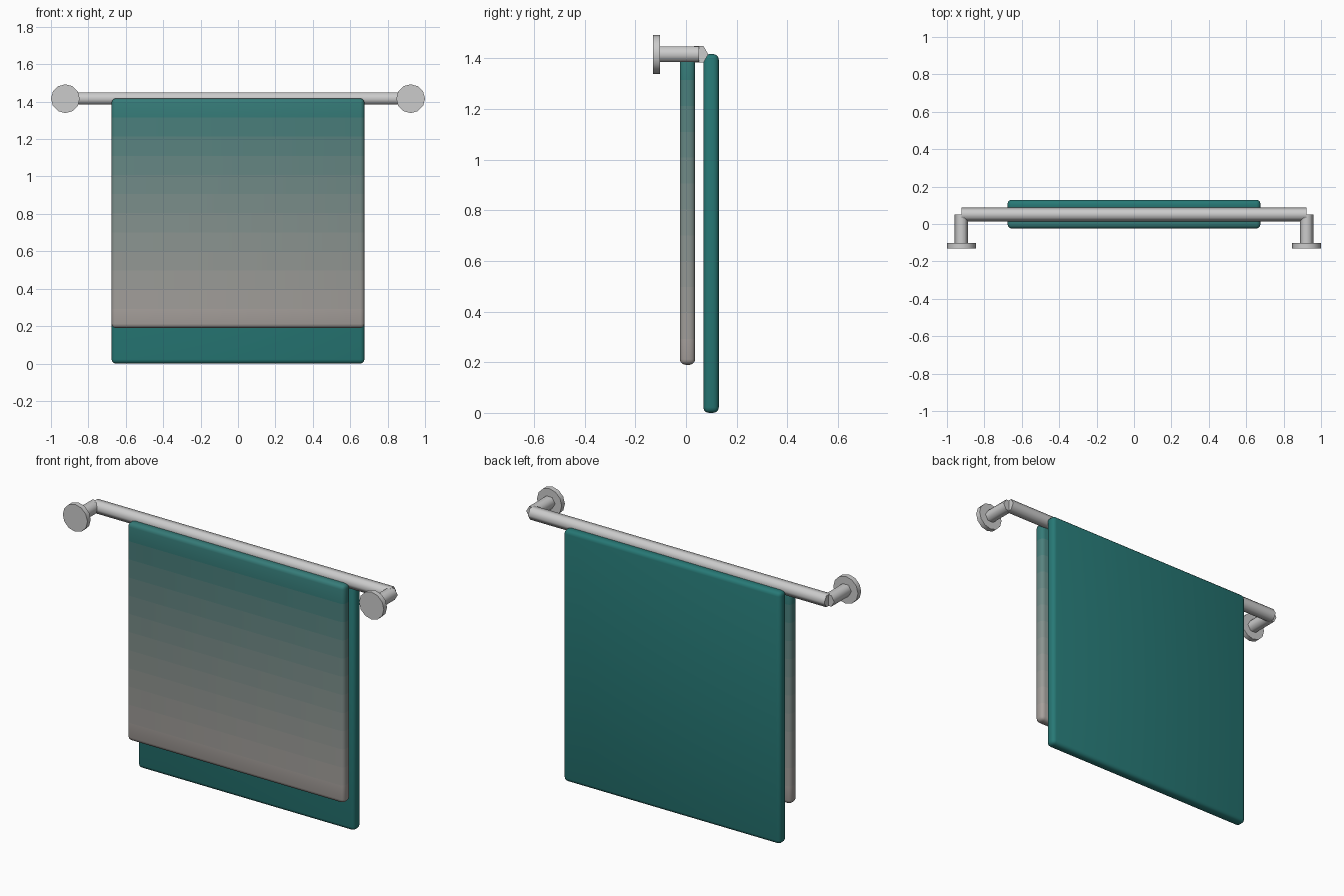
import bpy, bmesh
from math import pi
from mathutils import Vector, Matrix

if "Cube" in bpy.data.objects:
    bpy.data.objects.remove(bpy.data.objects["Cube"])

BAR_Y, BAR_Z, END_X = 0.051, 1.416, 0.923


def material(name, rgb):
    m = bpy.data.materials.new(name)
    m.diffuse_color = (*rgb, 1)
    m.use_nodes = True
    m.node_tree.nodes["Principled BSDF"].inputs["Base Color"].default_value = m.diffuse_color
    return m


def finish(bm, name, angle):
    mesh = bpy.data.meshes.new(name)
    bm.to_mesh(mesh)
    bm.free()
    ob = bpy.data.objects.new(name, mesh)
    bpy.context.collection.objects.link(ob)
    bpy.ops.object.select_all(action='DESELECT')
    ob.select_set(True)
    bpy.context.view_layer.objects.active = ob
    bpy.ops.object.shade_smooth_by_angle(angle=angle)
    return ob


def rod(name, start, end, radius, sides, first_vertex):
    """Prism between two points, with one vertex pointing along first_vertex."""
    a, b, x = Vector(start), Vector(end), Vector(first_vertex)
    z = (b - a).normalized()
    frame = Matrix((x, z.cross(x), z)).transposed().to_4x4()
    bm = bmesh.new()
    # turned so a vertex lies on the local x axis
    bmesh.ops.create_cone(bm, cap_ends=True, segments=sides, radius1=radius,
                          radius2=radius, depth=(b - a).length,
                          matrix=Matrix.Translation((a + b) / 2) @ frame
                          @ Matrix.Rotation(pi / 2, 4, 'Z'))
    return finish(bm, name, 1.1)


def towel_panel(name, y, z0, z1, colours):
    """Soft-edged slab, coloured in equal bands from bottom to top."""
    bm = bmesh.new()
    bmesh.ops.create_cube(bm, size=1, matrix=Matrix.Translation((0, y, (z0 + z1) / 2))
                          @ Matrix.Diagonal((1.352, 0.061, z1 - z0, 1)))
    bmesh.ops.bevel(bm, geom=bm.edges[:], offset=0.022, segments=3,
                    profile=0.5, affect='EDGES')
    n = len(colours)
    for i in range(1, n):
        bmesh.ops.bisect_plane(bm, geom=bm.verts[:] + bm.edges[:] + bm.faces[:],
                               plane_co=(0, 0, z0 + (z1 - z0) * i / n),
                               plane_no=(0, 0, 1))
    for f in bm.faces:
        t = (f.calc_center_median().z - z0) / (z1 - z0)
        f.material_index = min(n - 1, max(0, int(t * n)))
    ob = finish(bm, name, 0.7)
    for i, c in enumerate(colours):
        ob.data.materials.append(material(f"{name}_dye_{i}", c))


# Rail and its two wall brackets
rod("rail", (-END_X, BAR_Y, BAR_Z), (END_X, BAR_Y, BAR_Z), 0.037, 6, (0, 1, 0))
for side, s in (("left", -1), ("right", 1)):
    x = s * END_X
    rod(f"{side}_post", (x, -0.11, BAR_Z), (x, BAR_Y, BAR_Z), 0.036, 6, (1, 0, 0))
    rod(f"{side}_wall_plate", (x, -0.131, BAR_Z), (x, -0.102, BAR_Z), 0.077, 12, (1, 0, 0))

# Towel: plain back panel, front panel fading from pale hem to teal
teal = Vector((0.02, 0.19, 0.18))
hem = Vector((0.40, 0.36, 0.34))
towel_panel("towel_back_panel", 0.099, 0, 1.417, [teal])
towel_panel("towel_front_panel", 0.006, 0.19, 1.417,
            [hem.lerp(teal, (i + 0.5) / 12) for i in range(12)])
